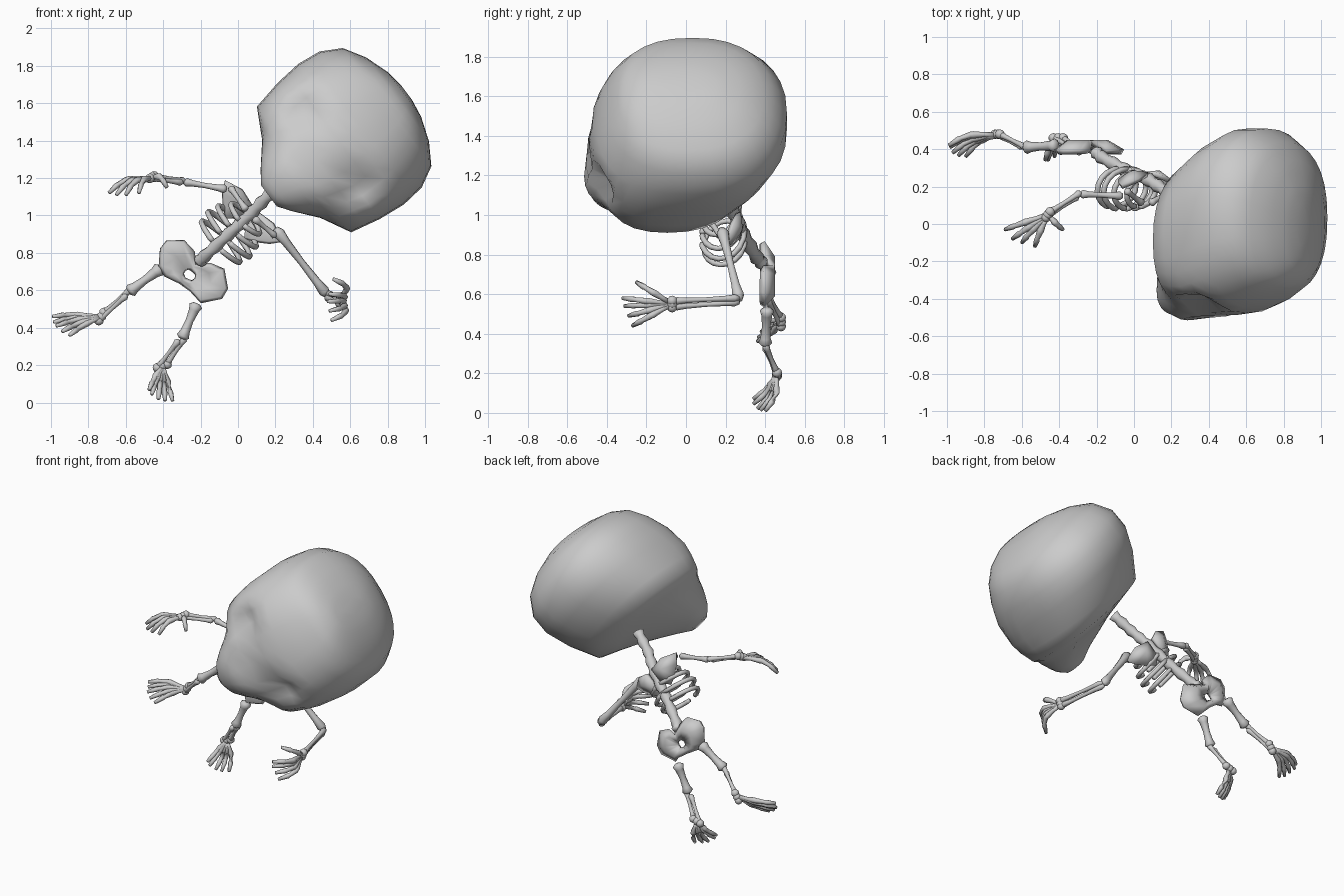
import bpy, bmesh, math
from mathutils import Vector as V

if "Cube" in bpy.data.objects:
    bpy.data.objects.remove(bpy.data.objects["Cube"])


def finish(name, bm, thick=0):
    bmesh.ops.recalc_face_normals(bm, faces=bm.faces)
    me = bpy.data.meshes.new(name)
    bm.to_mesh(me)
    bm.free()
    me.shade_smooth()
    ob = bpy.data.objects.new(name, me)
    bpy.context.collection.objects.link(ob)
    if thick:
        m = ob.modifiers.new("thickness", 'SOLIDIFY')
        m.thickness, m.offset = thick, 0
    return ob


def skin(bm, rings):
    n = len(rings[0])
    for a, b in zip(rings, rings[1:]):
        for i in range(n):
            bm.faces.new((a[i], a[(i + 1) % n], b[(i + 1) % n], b[i]))
    bm.faces.new(rings[0])
    bm.faces.new(rings[-1])


def tube(bm, pts, radii, n=8):
    pts = [V(p) for p in pts]
    rings = []
    for i, p in enumerate(pts):
        d = (pts[min(i + 1, len(pts) - 1)] - pts[max(i - 1, 0)]).normalized()
        ref = V((0, 0, 1)) if abs(d.z) < .9 else V((0, 1, 0))
        s = d.cross(ref).normalized()
        t = d.cross(s)
        rings.append([bm.verts.new(p + radii[i] * (s * math.cos(k * math.tau / n) + t * math.sin(k * math.tau / n)))
                      for k in range(n)])
    skin(bm, rings)


def bone(bm, a, b, r, n=8):
    # shaft with flared ends
    a, b = V(a), V(b)
    prof = [(0, .7), (.07, 1.4), (.2, 1.05), (.5, .8), (.8, 1), (.93, 1.35), (1, .7)]
    tube(bm, [a.lerp(b, t) for t, _ in prof], [r * k for _, k in prof], n)


# Skull: rings along the tilted head axis (height, half width, front y, back y, front boxiness)
C, R, U = V((.565, 0, 1.405)), V((.6, 0, -.8)), V((.8, 0, .6))
SK = [(-.5, .07, -.44, -.32, 2.2), (-.45, .14, -.48, -.23, 2.2), (-.35, .26, -.515, .03, 2.2),
      (-.265, .42, -.51, .32, 2.3), (-.1, .455, -.50, .44, 2.8), (.05, .47, -.475, .51, 2.6),
      (.18, .455, -.43, .51, 2.4), (.29, .395, -.37, .44, 2.4), (.36, .28, -.32, .34, 2.4),
      (.405, .15, -.24, .21, 2.3), (.42, .05, -.12, .10, 2)]
table = []
for a, b in zip(SK, SK[1:]):
    table += [a, tuple((p + q) / 2 for p, q in zip(a, b))]
table.append(SK[-1])
bm = bmesh.new()
rings = []
for u, w, yf, yb, box in table:
    ring = []
    yc = (yf + yb) / 2
    for k in range(32):
        c, s = math.cos(k * math.tau / 32), math.sin(k * math.tau / 32)
        e = 2 / box if s < 0 else 2 / 2.3
        r = w * math.copysign(abs(c) ** e, c)
        y = yc + (yb - yf) / 2 * math.copysign(abs(s) ** e, s)
        if y < -.1:
            for sx in (-1, 1):
                # eye sockets and hollow cheeks
                y += .12 * math.exp(-((r - sx * .25) ** 2 + (u + .085) ** 2) / .0065)
                y += .05 * math.exp(-((r - sx * .28) ** 2 + (u + .31) ** 2) / .012)
            # nose hollow
            y += .04 * math.exp(-(r * r + (u + .17) ** 2) / .004)
        ring.append(bm.verts.new(C + R * r + U * u + V((0, y, 0))))
    rings.append(ring)
skin(bm, rings)
finish("skull", bm)

# Spine with vertebra bulges
path = [(.28, .13, 1.21), (.17, .175, 1.115), (.08, .235, 1.02), (-.05, .29, .90), (-.18, .36, .78), (-.22, .40, .74)]
pts, rad = [], []
for a, b in zip(path, path[1:]):
    for t in range(4):
        pts.append(V(a).lerp(V(b), t / 4))
        rad.append(.038 if t % 2 == 0 else .029)
bm = bmesh.new()
tube(bm, pts, rad)
finish("spine", bm)

# Torso frame: side and up directions of the leaning body
L, B = V((.68, 0, -.73)), V((.73, 0, .68))
M = V((.08, 0, 1.02))

# Ribs
bm = bmesh.new()
for i, (w, d) in enumerate([(.11, .08), (.15, .10), (.165, .11), (.15, .105)]):
    base = M + B * (-.02 - .06 * i) + V((0, .17 + .008 * i, 0))
    for sx in (-1, 1):
        arc = []
        for k in range(9):
            a = math.radians(90 - k * 20)
            arc.append(base + L * sx * w * math.cos(a) + V((0, d * math.sin(a), 0)) - B * .008 * k)
        arc.append(arc[-1] + L * -sx * .02)
        tube(bm, arc, [.015] * 10, 6)
finish("ribs", bm)

# Shoulder blades and collar bones
bm = bmesh.new()
for sx in (-1, 1):
    outline = [(.03, .02), (.12, .035), (.22, .005), (.18, -.05), (.12, -.10), (.07, -.13), (.03, -.08)]
    vs = [bm.verts.new(M + L * sx * l + B * b + V((0, .275 - l * .35, 0))) for l, b in outline]
    mid = bm.verts.new(M + L * sx * .1 - B * .02 + V((0, .275, 0)))
    for i in range(7):
        bm.faces.new((vs[i], vs[(i + 1) % 7], mid))
finish("shoulder_blades", bm, .025)
bm = bmesh.new()
for sx in (-1, 1):
    bone(bm, M + L * sx * .03 - B * .02 + V((0, .11, 0)), M + L * sx * .18 + V((0, .18, 0)), .016)
finish("collar_bones", bm)

# Pelvis: two bowl-shaped wings joined around an opening
W = [(-.41, .82), (-.38, .86), (-.29, .86), (-.24, .80), (-.23, .735), (-.15, .735), (-.08, .71), (-.06, .61),
     (-.09, .56), (-.20, .54), (-.255, .60), (-.31, .64), (-.385, .68), (-.415, .73)]
bm = bmesh.new()
rings = [[], [], []]
for x, z in W:
    d = V((x + .26, z - .68)).length
    a = math.atan2(z - .68, x + .26)
    for ring, rad in zip(rings, (d, .035 + (d - .035) * .5, .035)):
        y = .385 if ring is rings[0] and d > .1 else (.41 if ring is rings[2] else .435)
        ring.append(bm.verts.new((-.26 + rad * math.cos(a), y, .68 + rad * math.sin(a))))
for p, q in zip(rings, rings[1:]):
    for i in range(len(W)):
        j = (i + 1) % len(W)
        bm.faces.new((p[i], p[j], q[j], q[i]))
finish("pelvis", bm, .03)


def limb(name, root, joint, end, tips, bend, r, gap):
    root, joint, end, bend = V(root), V(joint), V(end), V(bend)
    bm = bmesh.new()
    bone(bm, root, joint, r)
    finish("upper_" + name, bm)
    # paired lower bones
    bm = bmesh.new()
    for s in (-1, 1):
        bone(bm, joint + V(gap) * s * .7, end + V(gap) * s, .014)
    finish("lower_" + name, bm)
    # wrist or ankle cluster
    bm = bmesh.new()
    for s in (-1, 0, 1):
        g = bmesh.ops.create_icosphere(bm, subdivisions=2, radius=.026)
        bmesh.ops.translate(bm, verts=g['verts'], vec=end + V(gap) * s * 1.1)
    finish("joint_" + name, bm)
    # digits
    bm = bmesh.new()
    for tip in tips:
        tip = V(tip)
        p = [end.lerp(tip, t) + bend * k for t, k in ((.08, 0), (.28, .5), (.5, .9), (.56, 1), (.75, .8), (.8, .7), (1, 0))]
        tube(bm, p, [.015, .013, .019, .017, .013, .016, .01], 6)
    finish("digits_" + name, bm)


# Arms
limb("arm_right", (-.06, .15, 1.14), (-.29, .16, 1.18), (-.46, .05, 1.205),
     [(-.69, -.03, 1.12), (-.65, -.08, 1.11), (-.60, -.10, 1.11), (-.53, -.12, 1.12), (-.38, -.03, 1.15)],
     (-.005, 0, .035), .017, (.01, .014, .006))
limb("arm_left", (.20, .18, .93), (.48, .27, .57), (.55, -.07, .55),
     [(.49, -.32, .58), (.48, -.31, .54), (.49, -.29, .49), (.50, -.27, .44), (.51, -.25, .66)],
     (.055, 0, 0), .023, (.006, 0, .015))

# Legs
limb("leg_right", (-.41, .42, .72), (-.585, .41, .59), (-.73, .48, .46),
     [(-.99, .42, .46), (-.985, .41, .43), (-.97, .38, .41), (-.94, .365, .38), (-.90, .36, .36)],
     (0, .03, .01), .027, (.012, 0, .02))
limb("leg_left", (-.22, .41, .53), (-.30, .40, .34), (-.405, .46, .195),
     [(-.475, .34, .07), (-.46, .34, .045), (-.425, .36, .02), (-.39, .375, .012), (-.35, .40, .01)],
     (0, .03, .01), .026, (.024, 0, .008))
